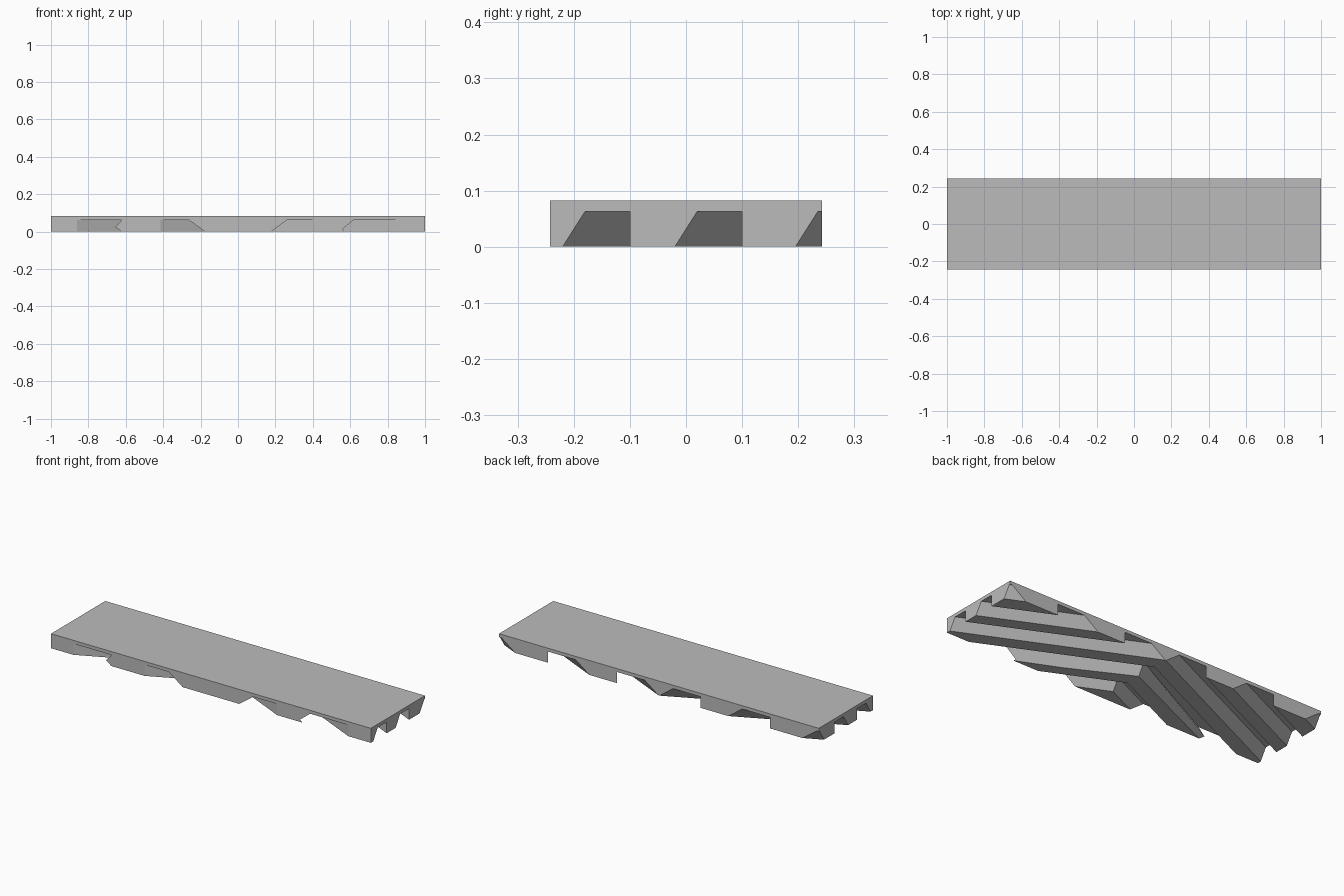
import bpy
import bmesh

cube = bpy.data.objects.get("Cube")
if cube:
    bpy.data.objects.remove(cube, do_unlink=True)

LENGTH, DEPTH, HEIGHT = 2.0, 0.484, 0.082
CEILING = 0.063      # height of the groove roof
SWEEP = 0.463        # forward drop of a groove per unit of x
REACH = 1.4          # how far each cutter runs past the block

rubber = bpy.data.materials.new("grey_rubber")
rubber.use_nodes = True
GREY = (0.5, 0.5, 0.5, 1)
rubber.diffuse_color = GREY
rubber.node_tree.nodes["Principled BSDF"].inputs["Base Color"].default_value = GREY


def make_object(name, bm):
    bmesh.ops.recalc_face_normals(bm, faces=bm.faces)
    mesh = bpy.data.meshes.new(name)
    bm.to_mesh(mesh)
    bm.free()
    mesh.materials.append(rubber)
    obj = bpy.data.objects.new(name, mesh)
    bpy.context.collection.objects.link(obj)
    return obj


def chevron_cutter(name, slope_y, wall_y, roof_sweep):
    """V-shaped groove: sloped front side, upright rear side."""
    bm = bmesh.new()
    run = 0.04 / CEILING
    low = -0.02
    rings = []
    for x in (-REACH, 0, REACH):
        drop = SWEEP * abs(x)
        foot = slope_y - drop
        roof = slope_y + 0.04 - roof_sweep * abs(x)
        below = foot + low * (roof - foot) / CEILING
        section = ((below, low), (roof, CEILING),
                   (wall_y - drop, CEILING), (wall_y - drop, low))
        rings.append([bm.verts.new((x, y, z)) for y, z in section])
    for a, b in zip(rings, rings[1:]):
        for i in range(4):
            j = (i + 1) % 4
            bm.faces.new((a[i], a[j], b[j], b[i]))
    bm.faces.new(rings[0])
    bm.faces.new(rings[-1])
    cutter = make_object(name, bm)
    cutter.hide_render = True
    return cutter


# Solid tread block
bm = bmesh.new()
bmesh.ops.create_cube(bm, size=1)
for v in bm.verts:
    v.co = (v.co.x * LENGTH, v.co.y * DEPTH, (v.co.z + 0.5) * HEIGHT)
tread = make_object("tread_pad", bm)

# Chevron grooves on the underside: slope foot, rear wall, roof sweep
grooves = [
    (-0.16, -0.05, SWEEP),
    (0.036, 0.156, 0.513),
    (0.243, 0.363, SWEEP),
    (0.443, 0.563, SWEEP),
    (0.658, 0.770, SWEEP),
]
cutters = []
for number, groove in enumerate(grooves, 1):
    cutter = chevron_cutter(f"groove_cutter_{number}", *groove)
    cut = tread.modifiers.new(f"groove_{number}", "BOOLEAN")
    cut.operation = "DIFFERENCE"
    cut.solver = "EXACT"
    cut.object = cutter
    cutters.append(cutter)

# Apply the cuts and remove the cutters
bpy.context.view_layer.objects.active = tread
for modifier in list(tread.modifiers):
    bpy.ops.object.modifier_apply(modifier=modifier.name)
for cutter in cutters:
    bpy.data.objects.remove(cutter, do_unlink=True)
